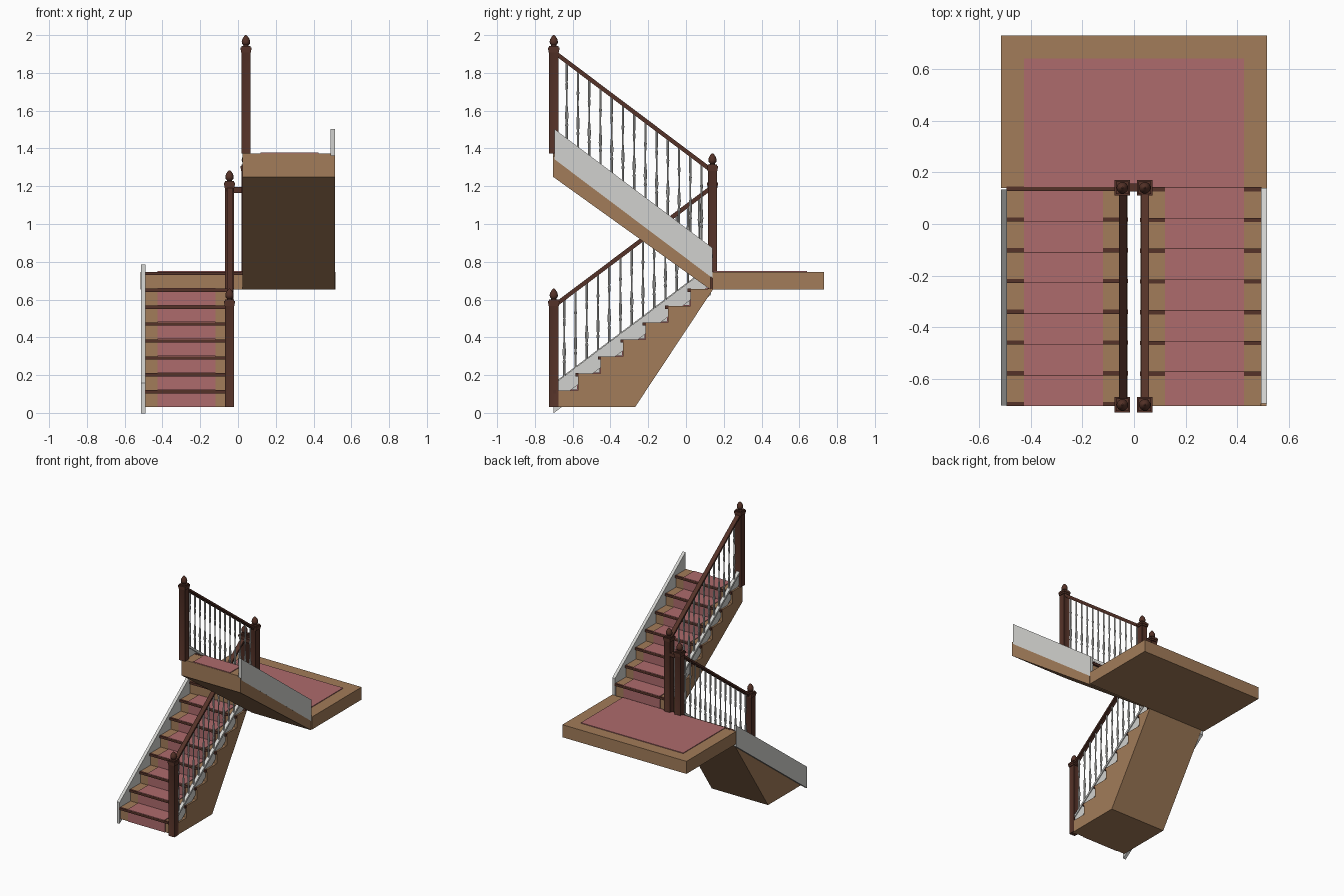
import bpy, bmesh, math
from mathutils import Vector

if "Cube" in bpy.data.objects:
    bpy.data.objects.remove(bpy.data.objects["Cube"])

def material(name, rgb):
    m = bpy.data.materials.new(name)
    m.diffuse_color = (*rgb, 1)
    m.use_nodes = True
    m.node_tree.nodes["Principled BSDF"].inputs["Base Color"].default_value = m.diffuse_color
    return m

OAK = material("oak brown", (0.36, 0.20, 0.10))
DARK = material("dark wood", (0.09, 0.032, 0.021))
CARPET = material("rose carpet", (0.42, 0.145, 0.15))
WHITE = material("painted white", (0.64, 0.64, 0.62))

RISE, GOING, N = 0.0895, 0.119, 7
SLOPE = RISE / GOING
INNER, OUTER = 0.025, 0.492

def finish(name, bm, mat, smooth=False):
    bmesh.ops.recalc_face_normals(bm, faces=bm.faces[:])
    me = bpy.data.meshes.new(name)
    bm.to_mesh(me)
    bm.free()
    me.materials.append(mat)
    ob = bpy.data.objects.new(name, me)
    bpy.context.collection.objects.link(ob)
    if smooth:
        bpy.ops.object.select_all(action='DESELECT')
        ob.select_set(True)
        bpy.context.view_layer.objects.active = ob
        bpy.ops.object.shade_smooth_by_angle(angle=math.radians(40))
    return ob

def add_box(bm, x0, x1, y0, y1, z0, z1):
    vs = bmesh.ops.create_cube(bm, size=1)['verts']
    for v in vs:
        v.co = Vector(((x0 + x1) / 2 + v.co.x * (x1 - x0),
                       (y0 + y1) / 2 + v.co.y * (y1 - y0),
                       (z0 + z1) / 2 + v.co.z * (z1 - z0)))
    return vs

def prism(name, pts, x0, x1, mat):
    """Extrude a (y, z) outline across x."""
    bm = bmesh.new()
    face = bm.faces.new([bm.verts.new((x0, y, z)) for y, z in pts])
    ext = bmesh.ops.extrude_face_region(bm, geom=[face])['geom']
    bmesh.ops.translate(bm, vec=(x1 - x0, 0, 0),
                        verts=[g for g in ext if isinstance(g, bmesh.types.BMVert)])
    return finish(name, bm, mat)

def add_lathe(bm, x, y, z, profile, sides):
    rings = [[bm.verts.new((x + r * math.cos(2 * math.pi * k / sides),
                            y + r * math.sin(2 * math.pi * k / sides), z + h))
              for k in range(sides)] for r, h in profile]
    for a, b in zip(rings, rings[1:]):
        for k in range(sides):
            j = (k + 1) % sides
            bm.faces.new((a[k], a[j], b[j], b[k]))
    bm.faces.new(rings[0][::-1])
    bm.faces.new(rings[-1])

def newel(name, x, y, z):
    # square post with recessed panels, stepped cap and acorn finial
    bm = bmesh.new()
    add_box(bm, x - .024, x + .024, y - .024, y + .024, z, z + .55)
    bm.normal_update()
    sides = [f for f in bm.faces if abs(f.normal.z) < .5]
    bmesh.ops.inset_individual(bm, faces=sides, thickness=.009, depth=-.003)
    add_box(bm, x - .027, x + .027, y - .027, y + .027, z + .535, z + .548)
    add_box(bm, x - .030, x + .030, y - .030, y + .030, z + .548, z + .562)
    add_box(bm, x - .024, x + .024, y - .024, y + .024, z + .562, z + .570)
    add_lathe(bm, x, y, z, [(.015, .568), (.014, .575), (.021, .583), (.0225, .593),
                            (.019, .607), (.011, .620), (.003, .628)], 14)
    finish(name, bm, DARK, True)

def flight(label, side, y_start, d, z0, soffit):
    """side: -1 left / +1 right; d: climbing direction along y."""
    def nose(y):                                   # height of the nosing line
        return z0 + RISE + (y - y_start) * d * SLOPE
    xa, xb = sorted((side * INNER, side * OUTER))
    y_end = y_start + d * (N * GOING + .014)
    # stepped body with sloping soffit
    pts = []
    for i in range(N):
        yr = y_start + d * (i * GOING + .014)
        pts += [(yr, z0 + i * RISE), (yr, z0 + (i + 1) * RISE)]
    pts += [(y_end, z0 + N * RISE)] + soffit
    prism(label + "_steps", pts, xa, xb, OAK)
    # dark nosings and carpet runner
    nb, cb = bmesh.new(), bmesh.new()
    c0, c1 = sorted((side * .12, side * .425))
    for i in range(N):
        y, z = y_start + d * i * GOING, z0 + (i + 1) * RISE
        ya, yb = sorted((y, y + d * .017))
        add_box(nb, xa - .001, xb + .001, ya, yb, z - .016, z + .001)
        ya, yb = sorted((y + d * .001, y + d * (GOING + .012)))
        add_box(cb, c0, c1, ya, yb, z - .002, z + .005)
        ya, yb = sorted((y + d * .009, y + d * .016))
        add_box(cb, c0, c1, ya, yb, z - RISE, z - .014)
    finish(label + "_nosings", nb, DARK)
    finish(label + "_carpet", cb, CARPET)
    # wall skirting
    s0, s1 = sorted((side * .491, side * .514))
    ys = y_start + d * .003
    ye = y_start + d * .838
    prism(label + "_wall_skirting", [(ys, nose(ys) - .124), (ye, nose(ye) - .124),
          (ye, nose(ye) + .036), (ys, nose(ys) + .036)], s0, s1, WHITE)
    # low inner string with capping strip under the balusters
    xc = side * .043
    ya, yb = y_start + d * .022, y_start + d * .825
    for nm, w, lo, hi in (("inner_string", .006, -.07, .014), ("string_cap", .012, .010, .030)):
        prism(label + "_" + nm, [(ya, nose(ya) + lo), (yb, nose(yb) + lo),
              (yb, nose(yb) + hi), (ya, nose(ya) + hi)], xc - w, xc + w, WHITE)
    # handrail: moulded in two layers
    for nm, w, lo, hi in (("handrail", .016, .438, .456), ("handrail_base", .010, .428, .440)):
        prism(label + "_" + nm, [(ya, nose(ya) + lo), (yb, nose(yb) + lo),
              (yb, nose(yb) + hi), (ya, nose(ya) + hi)], xc - w, xc + w, DARK)
    # turned balusters, two per tread
    bm = bmesh.new()
    prof = [(.006, 0), (.006, .07), (.009, .078), (.005, .09), (.009, .12), (.0085, .14),
            (.0045, .19), (.004, .25), (.0065, .285), (.008, .295), (.005, .305),
            (.006, .32), (.006, .405)]
    for k in range(13):
        y = y_start + d * (.0605 + k * GOING / 2)
        add_lathe(bm, xc, y, nose(y) + .027, prof, 8)
    finish(label + "_balusters", bm, WHITE, True)

# lower flight climbs to the back, upper flight returns to the front
Z_LOW = .03
Z_LAND = Z_LOW + (N + 1) * RISE
flight("lower", -1, -.705, 1, Z_LOW, [(.142, .652), (-.27, Z_LOW)])
flight("upper", 1, .143, -1, Z_LAND, [(-.704, 1.25), (.13, .652)])

# oak base of the upper flight below its skirting
prism("upper_outer_string", [(-.704, 1.25), (.13, .652), (.13, .735), (-.704, 1.372 - .01)],
      .488, .5135, OAK)

# landing with carpet and front nosing
bm = bmesh.new()
add_box(bm, -.515, .515, .14, .73, .652, Z_LAND)
finish("landing", bm, OAK)
bm = bmesh.new()
add_box(bm, -.425, .425, .143, .64, Z_LAND - .002, Z_LAND + .005)
finish("landing_carpet", bm, CARPET)
bm = bmesh.new()
add_box(bm, -.494, .024, .127, .145, Z_LAND - .016, Z_LAND + .001)
finish("landing_nosing", bm, DARK)

# newel posts
newel("newel_bottom", -.045, -.70, Z_LOW)
newel("newel_landing_left", -.045, .14, Z_LOW + N * RISE)
newel("newel_landing_right", .042, .14, Z_LAND)
newel("newel_top", .042, -.70, 1.372)

# short rail joining the two landing newels
bm = bmesh.new()
add_box(bm, -.025, .022, .125, .157, 1.175, 1.195)
add_box(bm, -.025, .022, .131, .151, 1.165, 1.177)
finish("landing_rail", bm, DARK)
